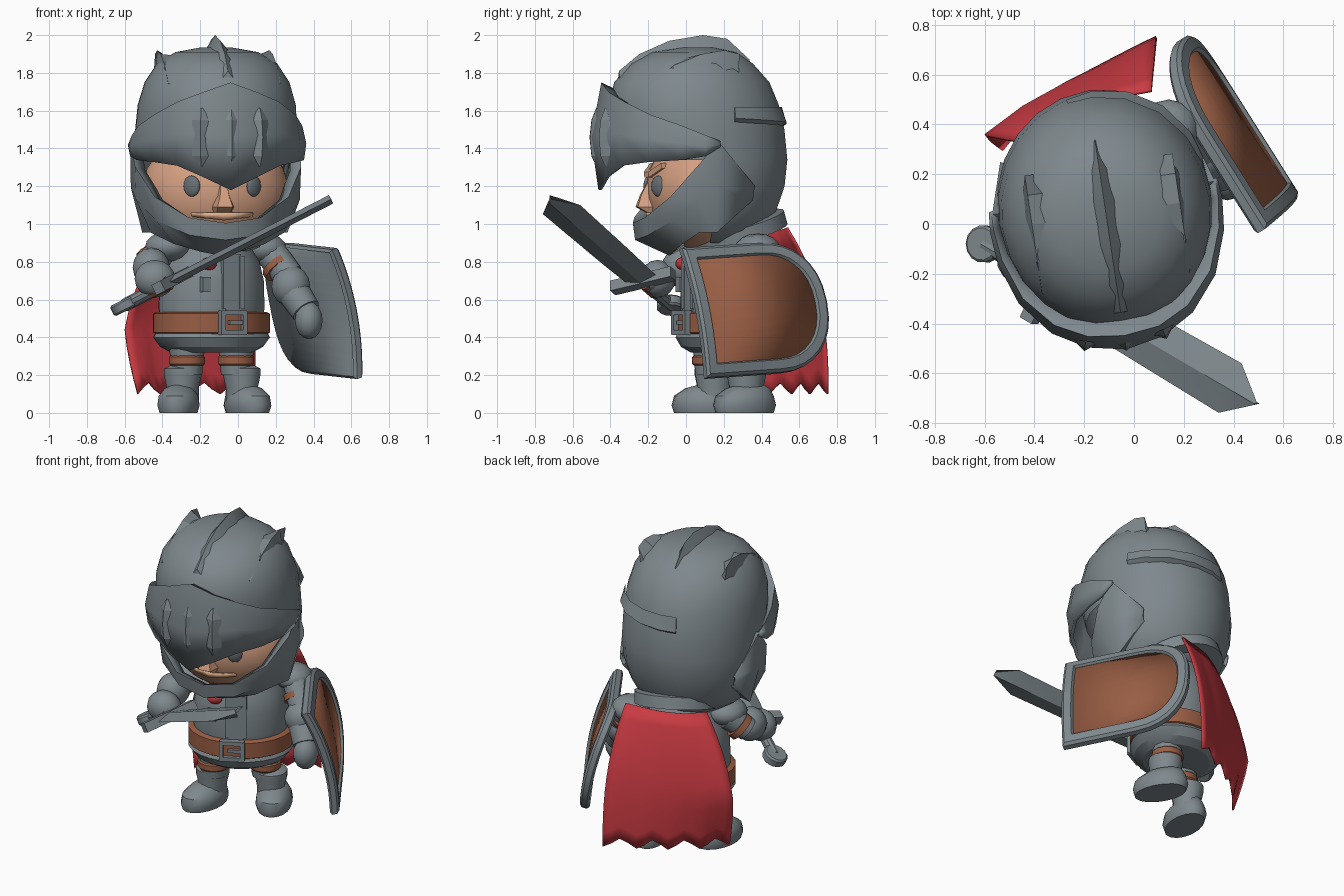
import bpy, bmesh, math
from mathutils import Matrix, Vector

if "Cube" in bpy.data.objects:
    bpy.data.objects.remove(bpy.data.objects["Cube"])

def material(name, rgb):
    m = bpy.data.materials.new(name)
    m.diffuse_color = (*rgb, 1)
    m.use_nodes = True
    m.node_tree.nodes["Principled BSDF"].inputs["Base Color"].default_value = m.diffuse_color
    return m

STEEL = material("steel_grey", (.21, .247, .266))
EYE = material("eye_grey", (.14, .16, .175))
LEATHER = material("leather_brown", (.32, .112, .058))
SKIN = material("skin", (.66, .35, .22))
MOUTH = material("mouth_light", (.8, .46, .27))
RED = material("cape_red", (.58, .043, .055))

def turn(x, y, z, deg):
    return Matrix.Translation((x, y, z)) @ Matrix.Rotation(math.radians(deg), 4, 'Z')

HEAD = turn(-.12, .09, 0, 8.5)
BODY = turn(-.14, .23, 0, 28)
I = Matrix.Identity(4)

def finish(name, bm, mat, M=I, thick=0, angle=35):
    bmesh.ops.recalc_face_normals(bm, faces=bm.faces)
    bm.transform(M)
    me = bpy.data.meshes.new(name)
    bm.to_mesh(me)
    bm.free()
    me.materials.append(mat)
    me.shade_smooth()
    me.set_sharp_from_angle(angle=math.radians(angle))
    ob = bpy.data.objects.new(name, me)
    bpy.context.collection.objects.link(ob)
    if thick:
        s = ob.modifiers.new("thickness", 'SOLIDIFY')
        s.thickness, s.offset = thick, 0
    return ob

def skin_rows(rows, closed=False, caps=False):
    """Bridge rows of points into a sheet or a tube."""
    bm = bmesh.new()
    vs = [[bm.verts.new(p) for p in r] for r in rows]
    n = len(vs[0])
    for a, b in zip(vs, vs[1:]):
        for i in range(n if closed else n - 1):
            j = (i + 1) % n
            bm.faces.new((a[i], a[j], b[j], b[i]))
    if caps:
        bm.faces.new(vs[0])
        bm.faces.new(vs[-1])
    return bm

def ring(z, rx, ry, cy=0, n=24):
    return [(rx * math.sin(t), cy - ry * math.cos(t), z)
            for t in (2 * math.pi * i / n for i in range(n))]

def loft(name, prof, mat, M=I, n=24, angle=35):
    return finish(name, skin_rows([ring(*p, n=n) for p in prof], True, True), mat, M, angle=angle)

def limb(name, a, b, r1, r2, mat=STEEL, n=12):
    a, b = Vector(a), Vector(b)
    M = Matrix.Translation(a) @ (b - a).to_track_quat('Z', 'Y').to_matrix().to_4x4()
    return loft(name, [(0, r1, r1), ((b - a).length, r2, r2)], mat, M, n)

def ball(name, loc, size, mat=STEEL, M=I, rot=I, seg=14):
    bm = bmesh.new()
    bmesh.ops.create_uvsphere(bm, u_segments=seg, v_segments=seg // 2 + 1, radius=1)
    return finish(name, bm, mat, M @ Matrix.Translation(loc) @ rot @ Matrix.Diagonal((*size, 1)), angle=50)

def box(name, loc, size, mat=STEEL, M=I, rot=I):
    bm = bmesh.new()
    bmesh.ops.create_cube(bm, size=1)
    return finish(name, bm, mat, M @ Matrix.Translation(loc) @ rot @ Matrix.Diagonal((*size, 1)))

def polar(deg, r, z):
    t = math.radians(deg)
    return (r * math.sin(t), -r * math.cos(t), z)

def both_sides(half):
    return [(-h[0], *h[1:]) for h in reversed(half[1:])] + half

# Helmet dome (z, x radius, y radius, y centre) with the face opening removed
dome = [(.9, .24, .24, 0), (.97, .33, .34, 0), (1.07, .39, .39, 0), (1.2, .425, .435, 0),
        (1.34, .43, .45, 0), (1.5, .43, .465, -.03), (1.63, .42, .455, -.05), (1.75, .385, .415, -.06),
        (1.85, .32, .325, -.06), (1.91, .22, .225, -.05), (1.935, .08, .08, -.03)]
bm = skin_rows([ring(*p) for p in dome], True, True)
hole = [f for f in bm.faces if f.calc_center_median().z < 1.33 and f.calc_center_median().y < -.02]
bmesh.ops.delete(bm, geom=hole, context='FACES')
finish("helmet_dome", bm, STEEL, HEAD, angle=40)

def dome_z(x, y):
    """Height of the dome surface above a point."""
    for hi, lo in zip(dome[:0:-1], dome[-2::-1]):
        for k in range(11):
            z, rx, ry, cy = (p + (q - p) * k / 10 for p, q in zip(hi, lo))
            if (x / rx) ** 2 + ((y - cy) / ry) ** 2 <= 1:
                return z
    return 1.4

# Overlapping plate edge on the back of the dome
lip = [(105, 0), (120, .01), (140, .016), (160, .016), (178, .01), (192, 0)]
finish("dome_lip", skin_rows([[polar(a, .42, 1.62), polar(a, .436 + d, 1.56 - (a - 105) * .0004),
                               polar(a, .42, 1.54 - (a - 105) * .0004)] for a, d in lip], True, True),
       STEEL, HEAD, angle=25)

# Chin guard: angle, top z, top radius, bottom z, bottom radius
chin = both_sides([(0, 1.0, .37, .84, .18), (30, 1.03, .385, .86, .2), (58, 1.14, .42, .9, .28),
                   (78, 1.3, .45, .96, .36), (92, 1.43, .45, .96, .385), (119, 1.2, .44, 1.13, .425)])
finish("chin_guard", skin_rows([
    [polar(a, r - .05, z - .02) for a, z, r, _, _ in chin],
    [polar(a, r, z) for a, z, r, _, _ in chin],
    [polar(a, .75 * r + .25 * s + .035 * (1 - abs(a) / 125), .5 * (z + w)) for a, z, r, w, s in chin],
    [polar(a, s, w) for a, z, r, w, s in chin],
    [polar(a, s * .5, w + .05) for a, z, r, w, s in chin]]), STEEL, HEAD, .015)

# Visor: angle, top z, bottom z, radius
visor = both_sides([(0, 1.74, 1.18, .59), (15, 1.69, 1.25, .58), (30, 1.64, 1.31, .56),
                    (48, 1.57, 1.33, .525), (68, 1.51, 1.34, .485), (83, 1.46, 1.36, .465),
                    (93, 1.43, 1.41, .455)])
finish("visor", skin_rows([
    [polar(a, .42, t - .06) for a, t, b, r in visor],
    [polar(a, r - .05 * (t - b) / .56, t) for a, t, b, r in visor],
    [polar(a, r, .5 * (t + b)) for a, t, b, r in visor],
    [polar(a, r - .04 * (t - b) / .56, b) for a, t, b, r in visor]]), STEEL, HEAD, .02)

# Lozenge ridges hugging the visor
for i, a in enumerate((-16, 0, 16)):
    rows = [[(-w, .025, z), (0, -d, z), (w, .025, z)]
            for z, w, d in ((-.155, .006, -.02), (-.1, .05, .006), (0, .052, .016), (.09, .05, .006),
                            (.155, .006, -.02))]
    finish(f"visor_ridge_{i}", skin_rows(rows, True, True), STEEL,
           HEAD @ Matrix.Translation(polar(a, .59, 1.46)) @ Matrix.Rotation(math.radians(a), 4, 'Z'), angle=10)

# Crest fins resting on the dome: y, ridge z, half width
def fin(name, x, lean, pts):
    rows = [[(x - w, y, dome_z(x - w, y) - .02), (x + lean, y, t), (x + w, y, dome_z(x + w, y) - .02)]
            for y, t, w in pts]
    finish(name, skin_rows(rows, True, True), STEEL, HEAD, angle=20)

fin("crest_middle", 0, 0, [(-.45, 1.81, .045), (-.34, 1.9, .055), (-.18, 1.97, .06),
                           (0, 2.0, .055), (.13, 1.98, .04), (.25, 1.87, .008)])
side_fin = [(-.33, 1.74, .012), (-.2, 1.84, .045), (-.05, 1.9, .06), (.07, 1.92, .05), (.15, 1.9, .012)]
for s, n in ((-1, "right"), (1, "left")):
    fin("crest_" + n, s * .27, s * .03, side_fin)

# Face
ball("face", (0, 0, 1.18), (.39, .3, .32), SKIN, HEAD, seg=24)
finish("nose", skin_rows([[(-w, -.24, z), (-w * .6, -d, z), (w * .6, -d, z), (w, -.24, z)]
       for z, w, d in ((1.06, .06, .3), (1.09, .068, .355), (1.15, .04, .335), (1.22, .025, .3))],
       True, True), SKIN, HEAD)
mouth = [(a, .29 + .012 * math.cos(math.radians(a * 2))) for a in (-34, -17, 0, 17, 34)]
finish("mouth", skin_rows([[polar(a, r - .01, 1.02 + abs(a) * .0006) for a, r in mouth],
                           [polar(a, r, 1.06) for a, r in mouth]]), MOUTH, HEAD, .009)
for s, n in ((-1, "right"), (1, "left")):
    R = Matrix.Rotation(s * math.radians(35), 4, 'Z')
    ball("eye_" + n, (s * .167, -.265, 1.2), (.05, .02, .056), EYE, HEAD, R)
    box("brow_" + n, (s * .13, -.255, 1.285), (.14, .05, .03), SKIN, HEAD,
        Matrix.Rotation(s * .4, 4, 'Z') @ Matrix.Rotation(-s * .35, 4, 'Y'))

# Torso, skirt, belt and buckle
loft("torso", [(.33, .2, .18), (.45, .28, .24), (.56, .29, .25), (.7, .285, .25), (.8, .26, .235),
               (.9, .2, .18), (.98, .14, .14)], STEEL, BODY)
loft("skirt", [(.32, .22, .2), (.35, .28, .25), (.4, .32, .275), (.43, .305, .26), (.45, .28, .25)],
     STEEL, BODY, angle=25)
loft("belt", [(.415, .3, .26), (.425, .32, .275), (.525, .32, .275), (.535, .3, .26)], LEATHER, BODY)
for z in (.425, .53):
    box("buckle_bar", (-.02, -.278, z), (.15, .04, .026), STEEL, BODY)
for x in (-.085, .045):
    box("buckle_side", (x, -.278, .478), (.026, .04, .12), STEEL, BODY)
box("buckle_pin", (-.005, -.278, .478), (.08, .03, .02), STEEL, BODY)
for x in (-.05, .05):
    box("chest_strip", (x, -.23, .69), (.03, .05, .28), STEEL, BODY)
box("chest_plate", (0, -.225, .69), (.09, .05, .3), STEEL, BODY)
ball("cape_knot", (-.13, -.215, .79), (.05, .03, .035), RED, BODY, seg=8)
box("chest_badge", (-.15, -.215, .68), (.05, .03, .08), STEEL, BODY)

# Tilted collar
bm = skin_rows([ring(z, r, r, n=24) for z, r in ((-.045, .18), (-.045, .265), (.03, .265), (.05, .18))], True)
finish("collar", bm, STEEL, turn(-.13, .27, .975, 28) @ Matrix.Rotation(math.radians(17), 4, 'X'))

# Cape: blended from the collar line to a jagged hem
top = [Vector(p) for p in ((-.37, .31), (-.28, .42), (-.16, .485), (-.04, .515), (.07, .535))]
hem = [Vector(p) for p in ((-.62, .36), (-.46, .475), (-.28, .575), (-.1, .66), (.09, .75))]
def along(pts, u):
    k = min(int(u * 4), 3)
    return pts[k].lerp(pts[k + 1], u * 4 - k)
rows = []
for j in range(11):
    v = j / 10
    row = []
    for i in range(17):
        u = i / 16
        p = along(top, u).lerp(along(hem, u), 1 - (1 - v) ** 2.6)
        curl = .09 * max(0, (v - .6) / .4) * (1 - u) ** 2
        low = .1 + (0, .035, .06, .025)[i % 4]
        row.append((p.x + curl, p.y - curl * .7, .95 + .03 * u + (low - .95 - .03 * u) * v))
    rows.append(row)
finish("cape", skin_rows(rows), RED, I, .012, 40)

# Legs, straps, boots and feet
for n, x, y, fx, fy, yaw in (("right", -.27, .13, -.315, .1, -8), ("left", -.01, .3, .05, .31, 26)):
    limb("thigh_" + n, (x, y, .4), (x, y, .2), .1, .08)
    loft("leg_strap_" + n, [(.25, .088, .088), (.26, .098, .098), (.295, .098, .098), (.305, .088, .088)],
         LEATHER, turn(x, y, 0, 0), 14)
    bx = .5 * (x + fx)
    loft("boot_" + n, [(.05, .085, .1), (.13, .085, .09), (.2, .1, .105), (.235, .1, .105), (.25, .07, .07)],
         STEEL, turn(bx, y + .02, 0, yaw), 14)
    loft("foot_" + n, [(0, .1, .165), (.04, .112, .178), (.09, .105, .165), (.13, .075, .125, .02),
         (.15, .035, .07, .04)], STEEL, turn(fx, fy, 0, yaw), 16)

# Sword axes and parts along its length
D = Vector((.787, -.462, .404)).normalized()
W = (Vector((0, 1, 0)) - D * D.y).normalized()
SWORD = Matrix((W, D.cross(W), D)).transposed().to_4x4()
SWORD.translation = (-.6, -.08, .57)
blade = [(.33, .09), (.6, .1), (1.25, .112), (1.385, .004)]
finish("blade", skin_rows([[(-w, 0, t), (0, -.025, t), (w, 0, t), (0, .025, t)] for t, w in blade],
                          True, True), STEEL, SWORD, angle=15)
box("sword_guard", (0, 0, .32), (.36, .06, .06), STEEL, SWORD)
loft("sword_handle", [(0, .035, .035), (.18, .035, .035)], STEEL, SWORD, 10)
loft("sword_grip", [(.18, .04, .04), (.3, .04, .04)], LEATHER, SWORD, 10)
loft("pommel", [(-.03, .065, .065), (-.02, .075, .075), (.02, .075, .075), (.03, .065, .065)], STEEL,
     SWORD @ Matrix.Rotation(math.pi / 2, 4, 'X'), 14)

# Right arm
ball("shoulder_right", (-.37, .1, .88), (.125, .13, .08))
limb("upper_arm_right", (-.4, .12, .86), (-.49, .05, .77), .085, .075)
limb("arm_strap_right", (-.445, .095, .81), (-.47, .078, .783), .09, .09, LEATHER)
ball("gauntlet_right", (-.46, -.02, .77), (.1, .11, .105))
ball("hand_right", (-.44, -.15, .71), (.11, .095, .1))
ball("thumb_right", (-.38, -.18, .69), (.05, .05, .04))

# Left arm
ball("shoulder_left", (.14, .38, .87), (.12, .12, .08))
limb("upper_arm_left", (.15, .38, .88), (.27, .29, .72), .085, .08)
limb("arm_strap_left", (.205, .335, .785), (.225, .32, .757), .09, .09, LEATHER)
ball("elbow_left", (.28, .27, .67), (.105, .105, .11))
limb("gauntlet_left", (.28, .27, .66), (.36, .2, .54), .09, .08)
ball("hand_left", (.375, .18, .49), (.075, .085, .1))

# Shield: bowed from top to bottom, flat end forward, round end back
A = Vector((-.53, .84, .06)).normalized()
B = Vector((-.15, -.24, .96))
B = (B - A * A.dot(B)).normalized()
SHIELD = Matrix((A, B, A.cross(B))).transposed().to_4x4()
SHIELD.translation = (.59, .045, .53)

def bowed(u, v, n):
    return (u, v, n + .022 - .35 * v * v)

def shield_edges(d, n):
    """Matching points on the round end and on the flat end, inset by d."""
    h, ends, flats = .355 - d, [], []
    for i in range(17):
        t = math.pi * i / 16
        c = math.copysign(abs(math.cos(t)) ** .85, math.cos(t))
        ends.append(bowed(.46 + (.345 - d) * max(0, math.sin(t)) ** .85, h * c, n))
        flats.append(bowed(d, h * c, n))
    return ends, flats

def shield_loop(d, n):
    e, f = shield_edges(d, n)
    return e + f[::-1]

finish("shield_back", skin_rows(shield_edges(.01, -.005)), STEEL, SHIELD, .03)
finish("shield_panel", skin_rows(shield_edges(.07, .016)), LEATHER, SHIELD, .006)
rim = [(.015, -.025), (0, -.01), (0, .022), (.015, .035), (.062, .035), (.075, .012)]
finish("shield_rim", skin_rows([shield_loop(d, n) for d, n in rim], True), STEEL, SHIELD, angle=25)
